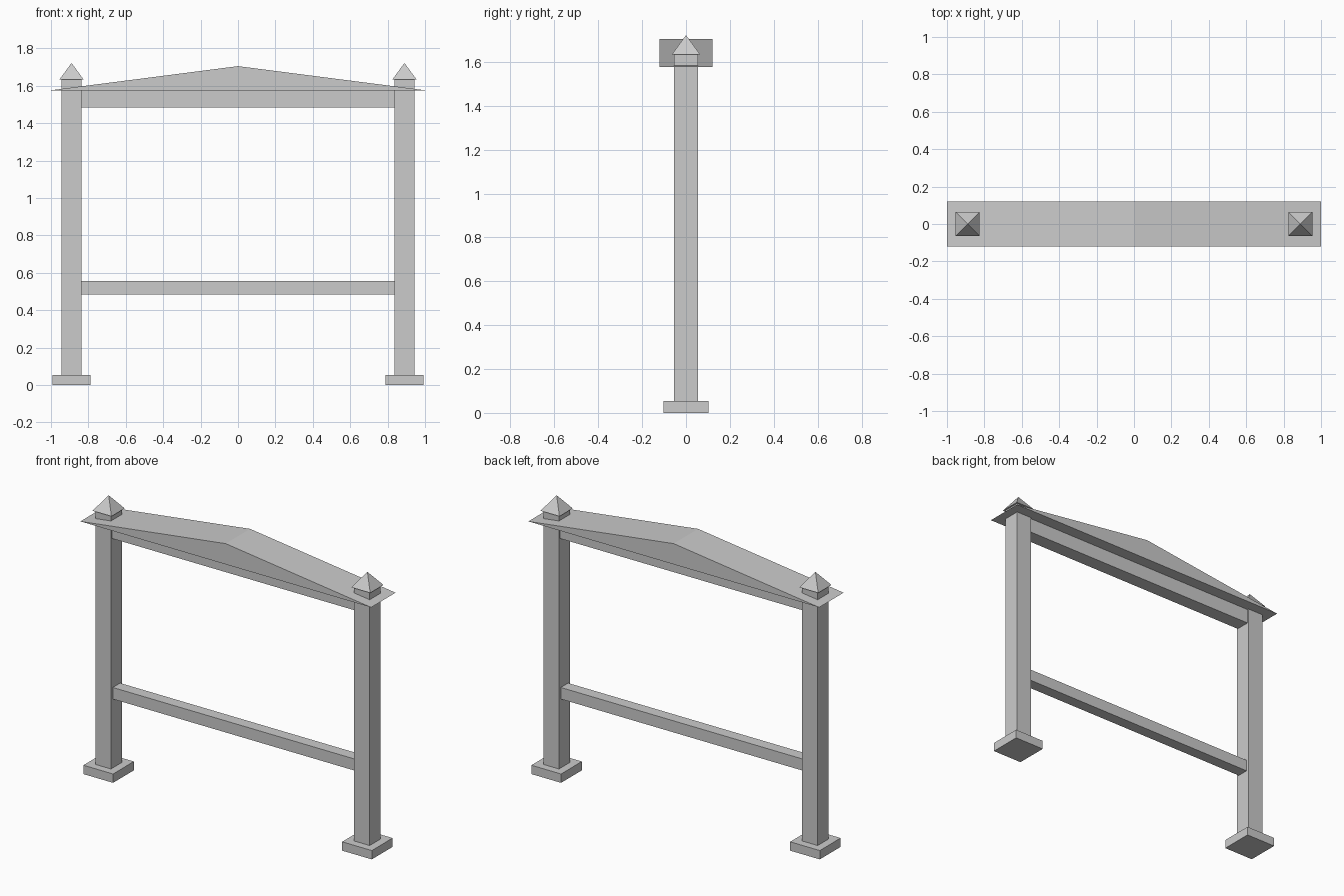
import bpy
import bmesh
import math

if "Cube" in bpy.data.objects:
    bpy.data.objects.remove(bpy.data.objects["Cube"])

grey = bpy.data.materials.new("plain_grey")
grey.diffuse_color = (0.6, 0.6, 0.6, 1)
grey.use_nodes = True
grey.node_tree.nodes["Principled BSDF"].inputs["Base Color"].default_value = grey.diffuse_color


def finish(name, bm):
    bmesh.ops.recalc_face_normals(bm, faces=bm.faces[:])
    mesh = bpy.data.meshes.new(name)
    bm.to_mesh(mesh)
    bm.free()
    mesh.materials.append(grey)
    obj = bpy.data.objects.new(name, mesh)
    bpy.context.collection.objects.link(obj)
    return obj


def box(name, x, width, depth, z0, z1):
    bm = bmesh.new()
    bmesh.ops.create_cube(bm, size=1)
    bmesh.ops.scale(bm, vec=(width, depth, z1 - z0), verts=bm.verts)
    bmesh.ops.translate(bm, vec=(x, 0, (z0 + z1) / 2), verts=bm.verts)
    return finish(name, bm)


def pyramid(name, x, width, z0, z1):
    bm = bmesh.new()
    bmesh.ops.create_cone(bm, cap_ends=True, segments=4, radius1=width / math.sqrt(2),
                          radius2=0, depth=z1 - z0)
    bmesh.ops.remove_doubles(bm, verts=bm.verts, dist=0.0001)
    # Turn the corners so the sides lie along the axes
    lowest = min(bm.verts, key=lambda v: v.co.z)
    turn = math.pi / 4 - math.atan2(lowest.co.y, lowest.co.x)
    for v in bm.verts:
        x0, y0 = v.co.x, v.co.y
        v.co.x = x0 * math.cos(turn) - y0 * math.sin(turn) + x
        v.co.y = x0 * math.sin(turn) + y0 * math.cos(turn)
        v.co.z += (z0 + z1) / 2
    return finish(name, bm)


# Posts with footings and pointed caps
for side, x in (("left", -0.89), ("right", 0.89)):
    box(side + "_footing", x, 0.204, 0.204, 0, 0.055)
    box(side + "_post", x, 0.108, 0.108, 0.055, 1.633)
    pyramid(side + "_post_cap", x, 0.13, 1.633, 1.722)

# Cross beams between the posts
box("upper_beam", 0, 1.674, 0.09, 1.485, 1.576)
box("lower_rail", 0, 1.674, 0.072, 0.483, 0.555)

# Shallow gabled roof: a triangle extruded front to back
bm = bmesh.new()
tri = bm.faces.new([bm.verts.new((x, -0.12, z))
                    for x, z in ((-1, 1.576), (1, 1.576), (0, 1.705))])
ext = bmesh.ops.extrude_face_region(bm, geom=[tri])
bmesh.ops.translate(bm, vec=(0, 0.24, 0),
                    verts=[g for g in ext["geom"] if isinstance(g, bmesh.types.BMVert)])
finish("roof", bm)
